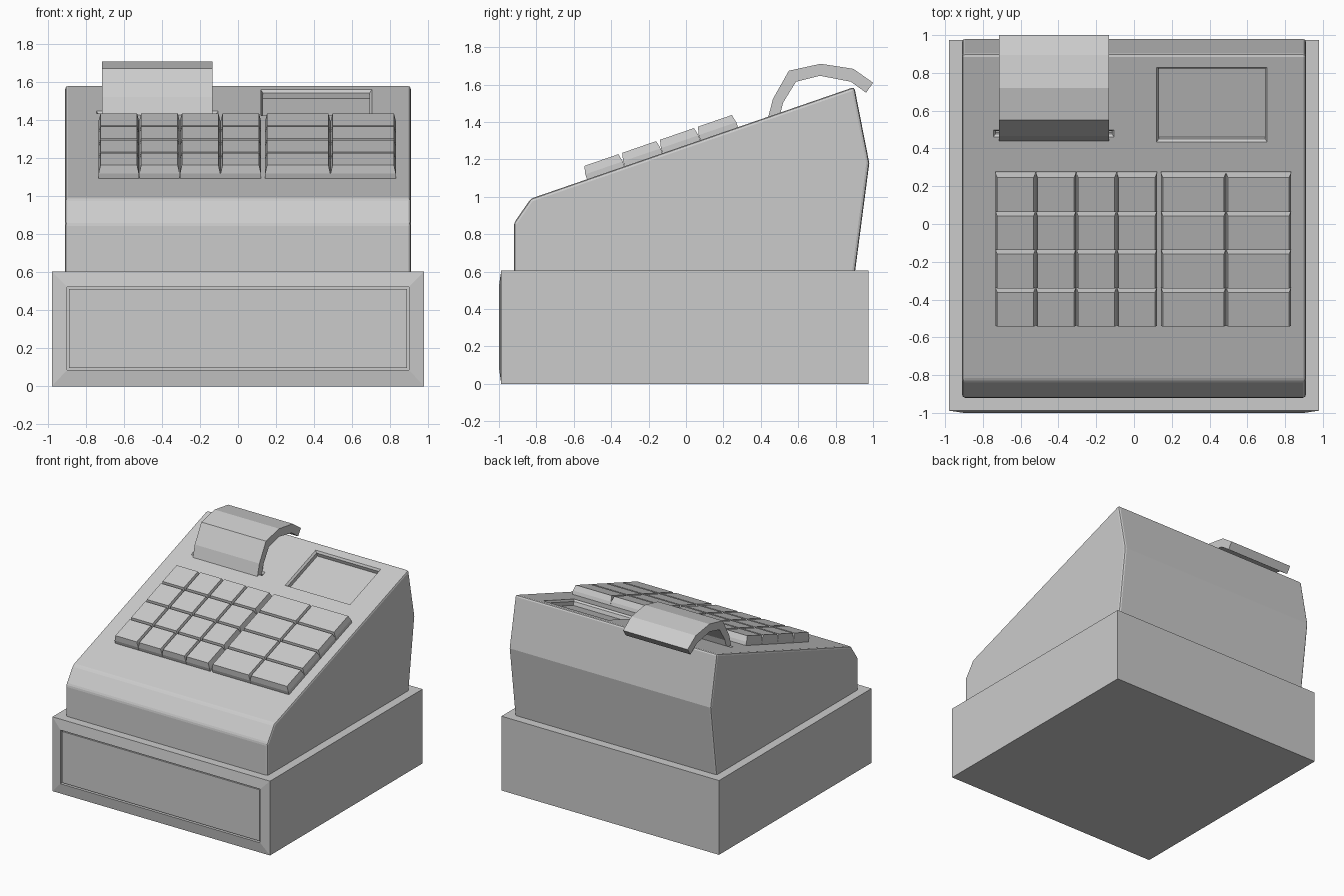
import bpy, bmesh, math

if "Cube" in bpy.data.objects:
    bpy.data.objects.remove(bpy.data.objects["Cube"])

SLOPE = math.atan2(0.597, 1.73)          # tilt of the keyboard deck
DECK = dict(loc=(0, -0.83, 0.99), rot=(SLOPE, 0, 0))


def add_object(name, bm, loc=(0, 0, 0), rot=(0, 0, 0)):
    bmesh.ops.recalc_face_normals(bm, faces=bm.faces)
    mesh = bpy.data.meshes.new(name)
    bm.to_mesh(mesh)
    bm.free()
    ob = bpy.data.objects.new(name, mesh)
    ob.location, ob.rotation_euler = loc, rot
    bpy.context.collection.objects.link(ob)
    return ob


def loft(bm, rings):
    """Stack of rectangles (x0, x1, y0, y1, z), joined and capped."""
    loops = [[bm.verts.new(p) for p in ((a, c, z), (b, c, z), (b, d, z), (a, d, z))]
             for a, b, c, d, z in rings]
    for lo, hi in zip(loops, loops[1:]):
        for i in range(4):
            j = (i + 1) % 4
            bm.faces.new((lo[i], lo[j], hi[j], hi[i]))
    bm.faces.new(loops[0][::-1])
    bm.faces.new(loops[-1])


def extrude_profile(points, x0, x1):
    """Side profile (y, z) extruded across x."""
    bm = bmesh.new()
    face = bm.faces.new([bm.verts.new((x0, y, z)) for y, z in points])
    out = bmesh.ops.extrude_face_region(bm, geom=[face])
    bmesh.ops.translate(bm, vec=(x1 - x0, 0, 0),
                        verts=[v for v in out["geom"] if isinstance(v, bmesh.types.BMVert)])
    bmesh.ops.recalc_face_normals(bm, faces=bm.faces)
    return bm


# Cash drawer: raised bevelled front with a grooved panel
bm = bmesh.new()
loft(bm, [(-0.98, 0.98, 0, 0.605, -0.975),
          (-0.98, 0.98, 0, 0.605, 0.988),
          (-0.9, 0.9, 0.086, 0.523, 1.0),
          (-0.9, 0.9, 0.086, 0.523, 0.97),
          (-0.89, 0.89, 0.096, 0.513, 0.97),
          (-0.89, 0.89, 0.096, 0.513, 0.995)])
add_object("cash_drawer", bm, rot=(math.pi / 2, 0, 0))

# Sloping body with softened edges
bm = extrude_profile([(-0.92, 0.57), (-0.92, 0.86), (-0.83, 0.99),
                      (0.9, 1.587), (0.98, 1.18), (0.9, 0.57)], -0.91, 0.91)
edges = [e for e in bm.edges if e.calc_face_angle(0) > math.radians(25)]
bmesh.ops.bevel(bm, geom=edges, offset=0.016, segments=2, profile=0.5, affect='EDGES')
body = add_object("body", bm)

# Recesses in the deck: display window and paper slot
for name, (x0, x1, y0, y1), depth, taper in (
        ("display_cutter", (0.12, 0.705, 1.338, 1.755), 0.045, 0.012),
        ("paper_slot_cutter", (-0.745, -0.105, 1.365, 1.405), 0.04, 0.012)):
    bm = bmesh.new()
    t = taper
    loft(bm, [(x0 + t, x1 - t, y0 + t, y1 - t, -depth),
              (x0 + t, x1 - t, y0 + t, y1 - t, -0.015),
              (x0, x1, y0, y1, 0),
              (x0, x1, y0, y1, 0.05)])
    cutter = add_object(name, bm, **DECK)
    cutter.hide_render = True
    cutter.display_type = 'WIRE'
    mod = body.modifiers.new(name, 'BOOLEAN')
    mod.operation, mod.solver, mod.object = 'DIFFERENCE', 'EXACT', cutter

# Key blocks: tapered keys in four rows, narrow and wide columns
for name, x_start, x_end, cols in (("number_keys", -0.735, 0.122, 4),
                                   ("function_keys", 0.142, 0.832, 2)):
    bm = bmesh.new()
    w, d, t = (x_end - x_start) / cols, 0.214, 0.011
    for c in range(cols):
        for r in range(4):
            x, y = x_start + c * w, 0.317 + r * d
            g = 0.001
            loft(bm, [(x + g, x + w - g, y + g, y + d - g, -0.01),
                      (x + g, x + w - g, y + g, y + d - g, 0.028),
                      (x + t, x + w - t, y + t, y + d - t, 0.072)])
    add_object(name, bm, **DECK)

# Curling receipt strip
outer = [(0.425, 1.37), (0.465, 1.524), (0.55, 1.674), (0.72, 1.711), (0.895, 1.684), (1.0, 1.61)]
inner = [(0.963, 1.556), (0.882, 1.615), (0.717, 1.647), (0.588, 1.615), (0.519, 1.503), (0.49, 1.39)]
add_object("receipt_paper", extrude_profile(outer + inner, -0.715, -0.133))
